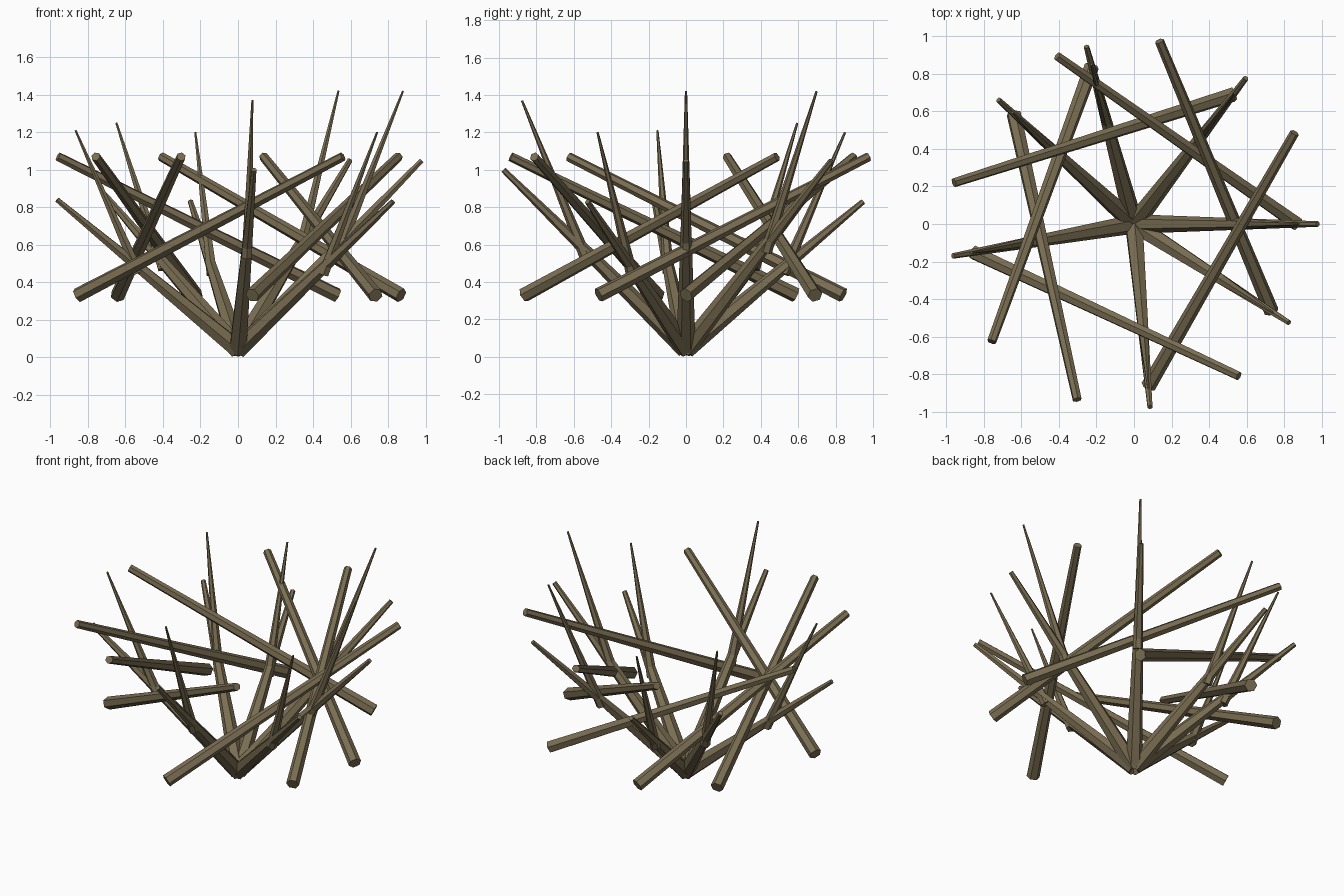
import bpy, bmesh, math
from mathutils import Vector

if "Cube" in bpy.data.objects:
    bpy.data.objects.remove(bpy.data.objects["Cube"])

bark = bpy.data.materials.new("dry_bark_brown")
bark.diffuse_color = (0.195, 0.155, 0.085, 1)
bark.use_nodes = True
bark.node_tree.nodes["Principled BSDF"].inputs["Base Color"].default_value = bark.diffuse_color


def stick(name, a, b, r1, r2, sides=6):
    """Tapered six-sided stick running from a to b."""
    a, b = Vector(a), Vector(b)
    d = b - a
    q = Vector((0, 0, 1)).rotation_difference(d.normalized())
    bm = bmesh.new()
    rings = []
    for centre, r in ((a, r1), (b, r2)):
        ring = []
        for k in range(sides):
            t = math.pi / 2 + 2 * math.pi * k / sides
            ring.append(bm.verts.new(centre + q @ Vector((r * math.cos(t), r * math.sin(t), 0))))
        rings.append(ring)
    lo, hi = rings
    for k in range(sides):
        n = (k + 1) % sides
        bm.faces.new((lo[k], lo[n], hi[n], hi[k]))
    bm.faces.new(lo[::-1])
    bm.faces.new(hi)
    me = bpy.data.meshes.new(name)
    bm.to_mesh(me)
    bm.free()
    me.materials.append(bark)
    ob = bpy.data.objects.new(name, me)
    bpy.context.collection.objects.link(ob)


def polar(r, ang, z):
    return (r * math.cos(ang), r * math.sin(ang), z)


# Golden-angle spread of seven branches with varied tip heights
tip_heights = (1.05, 0.88, 1.0, 1.05, 0.84, 0.83, 0.83)
for i, h in enumerate(tip_heights):
    ang = i * math.radians(137.5)
    # main branch from the root to the rim
    stick(f"branch_{i}", (0, 0, 0.042), polar(0.98, ang, h), 0.052, 0.015)
    # thin thorn rising from the middle of the branch
    stick(f"thorn_{i}", polar(0.54, ang, 0.535 * h), polar(0.88, ang, h + 0.37), 0.032, 0.006)
    # woven cross stick from low on one side to high on another
    stick(f"cross_stick_{i}", polar(0.87, ang, 0.33), polar(0.985, ang + 2.0, 1.07), 0.04, 0.025)
